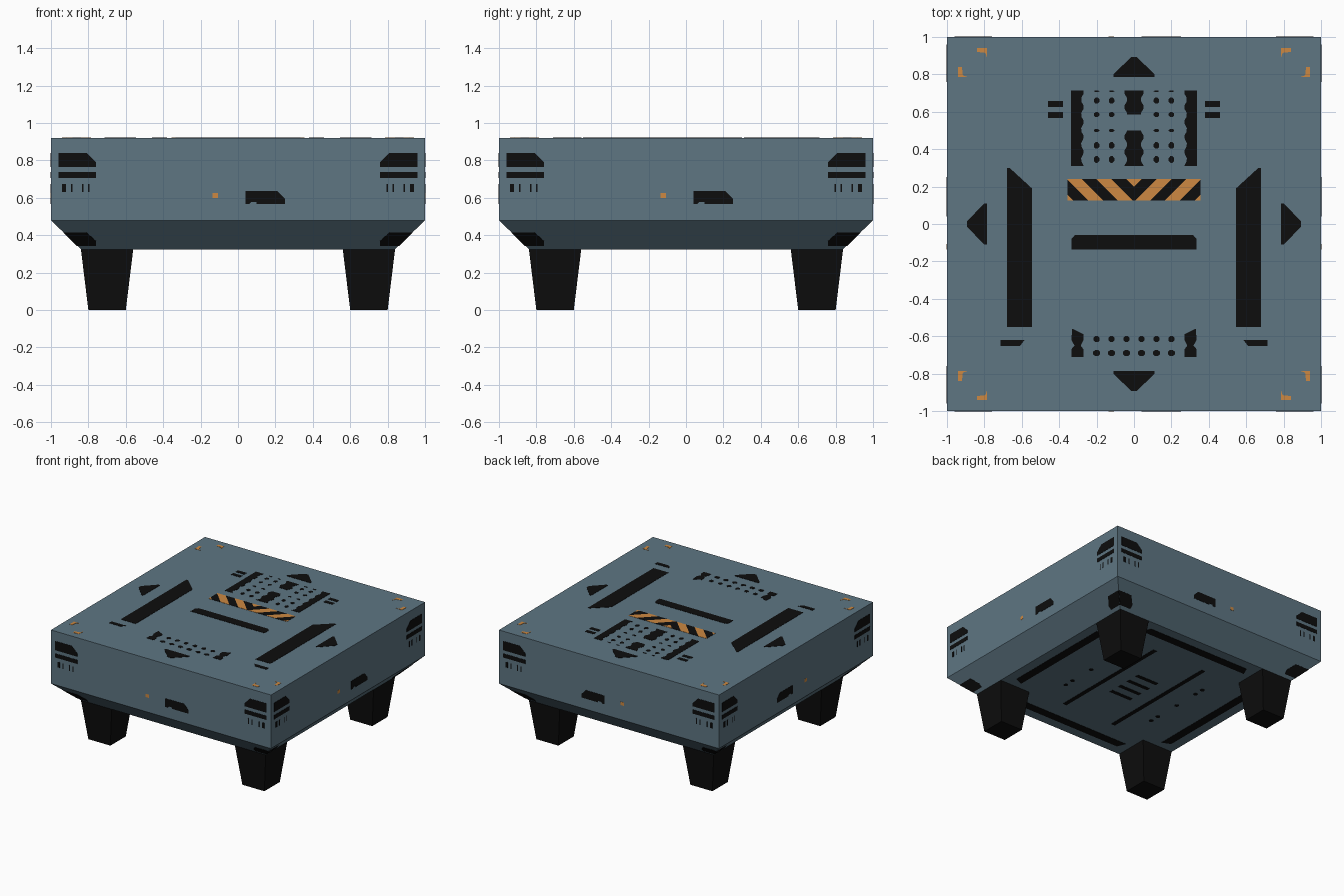
import bpy, bmesh, math
from mathutils import Vector

if "Cube" in bpy.data.objects:
    bpy.data.objects.remove(bpy.data.objects["Cube"])

def material(name, col):
    m = bpy.data.materials.new(name)
    m.diffuse_color = (*col, 1)
    m.use_nodes = True
    m.node_tree.nodes["Principled BSDF"].inputs["Base Color"].default_value = m.diffuse_color
    return m

BLUE = material("slate blue", (0.112, 0.180, 0.226))
BLACK = material("black", (0.004, 0.004, 0.004))
ORANGE = material("orange", (0.610, 0.250, 0.054))
T = 0.002  # marking plate thickness

def finish(name, bm, *mats):
    bmesh.ops.recalc_face_normals(bm, faces=bm.faces)
    me = bpy.data.meshes.new(name)
    bm.to_mesh(me)
    bm.free()
    for m in mats:
        me.materials.append(m)
    ob = bpy.data.objects.new(name, me)
    bpy.context.collection.objects.link(ob)
    return ob

def square_loft(name, rings, mat, cx=0, cy=0):
    """Stack of square rings (half width, z)."""
    bm = bmesh.new()
    loops = [[bm.verts.new((cx + sx * h, cy + sy * h, z))
              for sx, sy in ((-1, -1), (1, -1), (1, 1), (-1, 1))] for h, z in rings]
    for a, b in zip(loops, loops[1:]):
        for i in range(4):
            j = (i + 1) % 4
            bm.faces.new((a[i], a[j], b[j], b[i]))
    bm.faces.new(loops[0])
    bm.faces.new(loops[-1])
    return finish(name, bm, mat)

def plates(name, polys, mat, place):
    """Thin prisms; place(u, v, height) maps them onto a surface."""
    bm = bmesh.new()
    for p in polys:
        lo = [bm.verts.new(place(u, v, 0)) for u, v in p]
        hi = [bm.verts.new(place(u, v, T)) for u, v in p]
        bm.faces.new(lo)
        bm.faces.new(hi)
        for i in range(len(p)):
            j = (i + 1) % len(p)
            bm.faces.new((lo[i], lo[j], hi[j], hi[i]))
    return finish(name, bm, mat)

def rect(u0, u1, v0, v1):
    return [(u0, v0), (u1, v0), (u1, v1), (u0, v1)]

def dot(u, v, ru, rv, n=8):
    return [(u + ru * math.cos(2 * math.pi * (i + .5) / n),
             v + rv * math.sin(2 * math.pi * (i + .5) / n)) for i in range(n)]

def both(polys):
    return polys + [[(-u, v) for u, v in p] for p in polys]

def flip_v(polys):
    return polys + [[(u, -v) for u, v in p] for p in polys]

# Body with bevelled underside, and tapered legs
square_loft("body", [(0.84, 0.325), (1, 0.48), (1, 0.92)], BLUE)
for sx, sn in ((-1, "left"), (1, "right")):
    for sy, yn in ((-1, "front"), (1, "back")):
        square_loft(f"{yn}_{sn}_leg", [(0.10, 0), (0.14, 0.326)], BLACK, sx * 0.70, sy * 0.70)

def top(u, v, h):
    return (u, v, 0.92 + h)

def bottom(u, v, h):
    return (u, v, 0.325 - h)

# Top: arrows on the four edges
arrow = [(-0.11, 0.785), (0.11, 0.785), (0.11, 0.80), (0.015, 0.893), (-0.015, 0.893), (-0.11, 0.80)]
arrows = flip_v([arrow])
plates("edge_arrows", arrows + [[(v, u) for u, v in p] for p in arrows], BLACK, top)

# Top: orange corner brackets
hook = [(0.785, 0.885), (0.795, 0.915), (0.84, 0.92), (0.84, 0.942), (0.785, 0.942)]
plates("corner_brackets", flip_v(both([hook, [(v, u) for u, v in hook]])), ORANGE, top)

# Top: long bars and dashes
plates("top_bars", both([
    [(-0.68, -0.55), (-0.545, -0.55), (-0.545, 0.19), (-0.665, 0.30), (-0.68, 0.30)],
    rect(-0.46, -0.38, 0.625, 0.657), rect(-0.46, -0.38, 0.566, 0.598),
    [(-0.715, -0.653), (-0.61, -0.653), (-0.585, -0.62), (-0.715, -0.62)]])
    + [[(-0.335, -0.135), (0.335, -0.135), (0.335, -0.08), (0.315, -0.058),
        (-0.315, -0.058), (-0.335, -0.08)]], BLACK, top)

# Top: vent grilles with scalloped bars and rows of holes
def scallop(u, y0, y1, left, right):
    ys = [y0 + (y1 - y0) * i / 20 for i in range(21)]
    w = [0.008 * math.cos((y - 0.345) / 0.08 * 2 * math.pi) for y in ys]
    return ([(u + right - 0.008 - k, y) for y, k in zip(ys, w)]
            + [(u - left + (0.008 + k if left == right else 0), y) for y, k in zip(ys[::-1], w[::-1])])

vents = both([scallop(-0.30, 0.31, 0.715, 0.037, 0.032)])
vents += [scallop(0, 0.31, 0.50, 0.052, 0.052), scallop(0, 0.585, 0.715, 0.052, 0.052)]
for u in (0.12, 0.20):
    for v, rv in ((0.345, 0.019), (0.42, 0.019), (0.50, 0.008), (0.585, 0.014), (0.66, 0.017), (0.71, 0.004)):
        vents += both([dot(u, v, 0.016, rv)])
vents += both([[(-0.335, -0.71), (-0.27, -0.71), (-0.27, -0.67), (-0.285, -0.65), (-0.27, -0.62),
                (-0.27, -0.59), (-0.33, -0.56), (-0.335, -0.62), (-0.318, -0.65), (-0.335, -0.67)]])
for u in (0.04, 0.12, 0.20):
    vents += both([dot(u, -0.615, 0.018, 0.018), dot(u, -0.69, 0.021, 0.017)])
plates("top_vents", vents, BLACK, top)

# Top: hazard chevrons, cut by slanted planes and coloured by stripe number
strip = plates("hazard_strip", [rect(-0.355, 0.355, 0.125, 0.24)], BLACK, top)
strip.data.materials.append(ORANGE)
bm = bmesh.new()
bm.from_mesh(strip.data)
def cut(co, no, side):
    faces = [f for f in bm.faces if f.calc_center_median().x * side >= -1e-6]
    geom = set(faces)
    for f in faces:
        geom.update(f.edges)
        geom.update(f.verts)
    bmesh.ops.bisect_plane(bm, geom=list(geom), plane_co=co, plane_no=no, dist=1e-6)
cut((0, 0.2, 0.92), (1, 0, 0), 0)
for s in (-1, 1):
    for k in range(7):
        cut((s * (0.04 + 0.08 * k), 0.24, 0.92), (1, -s, 0), s)
for f in bm.faces:
    c = f.calc_center_median()
    k = math.floor((abs(c.x) + (0.24 - c.y) + 0.04) / 0.08)
    f.material_index = 1 if k % 2 == 0 else 0
bm.to_mesh(strip.data)
bm.free()

# Sides: the same markings on each of the four walls and bevels
wall = both([
    [(-0.96, 0.765), (-0.76, 0.765), (-0.76, 0.79), (-0.81, 0.84), (-0.96, 0.84)],
    rect(-0.96, -0.76, 0.705, 0.738), rect(-0.94, -0.92, 0.63, 0.675)]
    + [rect(u - 0.004, u + 0.004, 0.63, 0.675) for u in (-0.89, -0.83, -0.797)])
wall.append([(0.04, 0.567), (0.06, 0.567), (0.07, 0.578), (0.10, 0.578), (0.10, 0.567),
             (0.25, 0.567), (0.25, 0.595), (0.21, 0.637), (0.04, 0.637)])
bevel = both([[(-0.86, 0.345), (-0.76, 0.345), (-0.76, 0.37), (-0.81, 0.415), (-0.932, 0.415)]])
lamp = [rect(-0.137, -0.108, 0.60, 0.627)]

for name, axis, s in (("front", 1, -1), ("back", 1, 1), ("left", 0, -1), ("right", 0, 1)):
    def put(u, d, z):
        return (u, s * d, z) if axis else (s * d, u, z)
    def on_wall(u, v, h):
        return put(u, 1 + h, v)
    def on_bevel(u, v, h):
        return put(u, 1 - (0.48 - v) * 0.16 / 0.155 + h * 0.7, v - h * 0.7)
    plates(name + "_wall_markings", wall, BLACK, on_wall)
    plates(name + "_lamp", lamp, ORANGE, on_wall)
    plates(name + "_bevel_markings", bevel, BLACK, on_bevel)

# Underside: edge bars, two long slots, centre dashes and dots
edge = flip_v([[(-0.50, 0.69), (0.50, 0.69), (0.47, 0.76), (-0.47, 0.76)]])
under = edge + [[(v, u) for u, v in p] for p in edge]
under += both([rect(0.22, 0.255, -0.53, 0.53)])
under += [rect(-0.10, 0.10, v - 0.016, v + 0.016) for v in (-0.15, -0.05, 0.05, 0.15)]
under += both([dot(0.42, v, 0.018, 0.018) for v in (-0.30, -0.22, 0, 0.22, 0.30)])
plates("underside_markings", under, BLACK, bottom)
